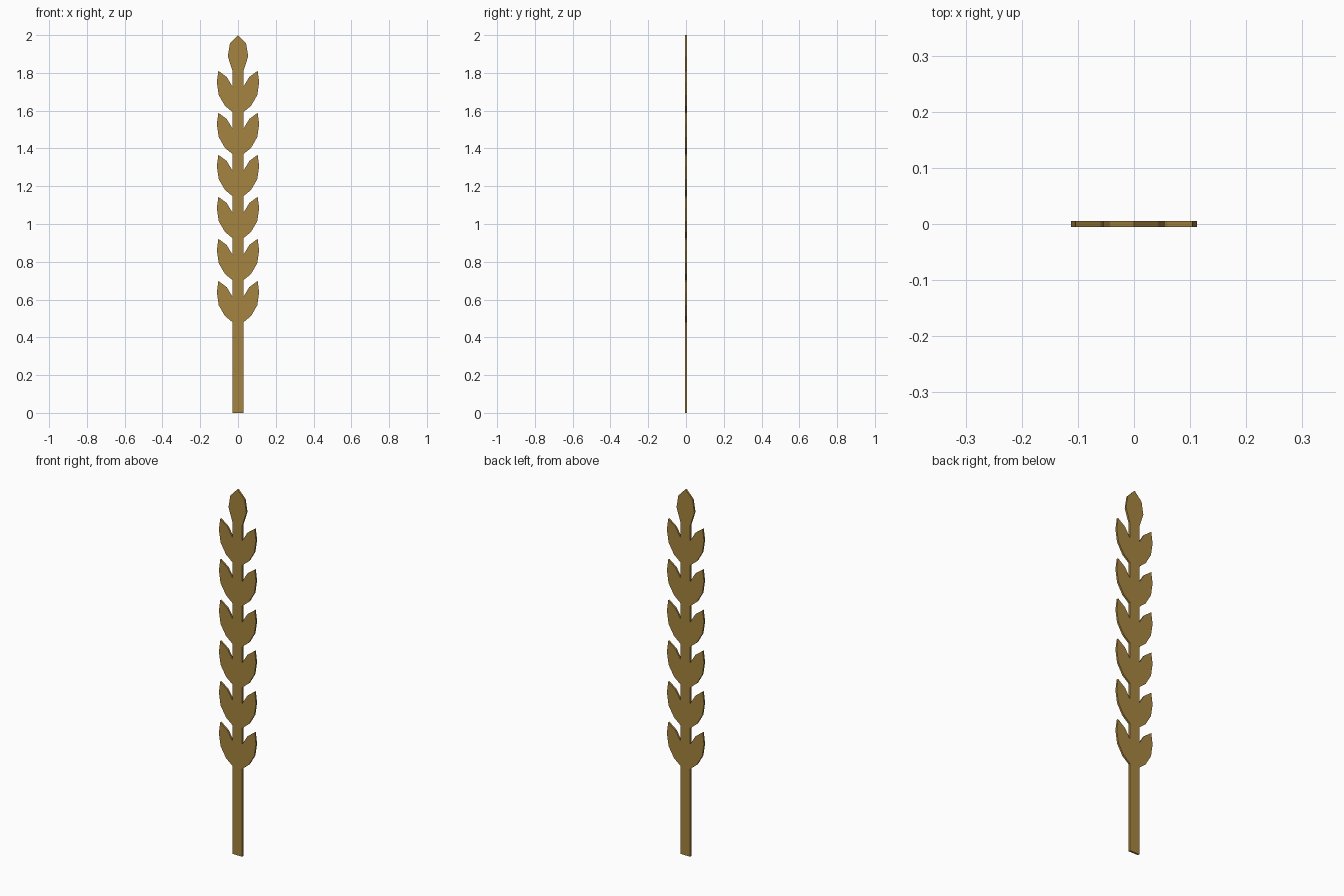
import bpy
import bmesh

if "Cube" in bpy.data.objects:
    bpy.data.objects.remove(bpy.data.objects["Cube"])

HALF_T = 0.005          # half thickness of the flat ear
STEM = 0.029            # half width of the stem
PITCH, FIRST, PAIRS = 0.2225, 0.48, 6

# One grain: outline from its base on the stem, round the tip, back to the stem
GRAIN = [(STEM, 0), (0.069, 0.033), (0.102, 0.09), (0.112, 0.158),
         (0.104, 0.219), (0.06, 0.186), (STEM, 0.135)]
# Half of the top grain, up to the point
TIP = [(STEM, 1.81), (0.054, 1.888), (0.043, 1.955)]

# Right half of the silhouette, bottom to top
right = [(STEM, 0)]
for i in range(PAIRS):
    right += [(x, FIRST + i * PITCH + z) for x, z in GRAIN]
right += TIP

# Mirror the silhouette around the point and extrude it into a thin plate
outline = right + [(0, 2.0)] + [(-x, z) for x, z in reversed(right)]
bm = bmesh.new()
face = bm.faces.new([bm.verts.new((x, -HALF_T, z)) for x, z in outline])
ext = bmesh.ops.extrude_face_region(bm, geom=[face], use_keep_orig=True)
moved = [g for g in ext["geom"] if isinstance(g, bmesh.types.BMVert)]
bmesh.ops.translate(bm, verts=moved, vec=(0, 2 * HALF_T, 0))
bmesh.ops.recalc_face_normals(bm, faces=bm.faces)
bmesh.ops.triangulate(bm, faces=[f for f in bm.faces if len(f.verts) > 4])

mesh = bpy.data.meshes.new("wheat_ear")
bm.to_mesh(mesh)
bm.free()
ear = bpy.data.objects.new("wheat_ear", mesh)
bpy.context.collection.objects.link(ear)

# Straw-brown colour
mat = bpy.data.materials.new("straw")
mat.diffuse_color = (0.38, 0.23, 0.05, 1)
mat.use_nodes = True
mat.node_tree.nodes["Principled BSDF"].inputs["Base Color"].default_value = mat.diffuse_color
mesh.materials.append(mat)
